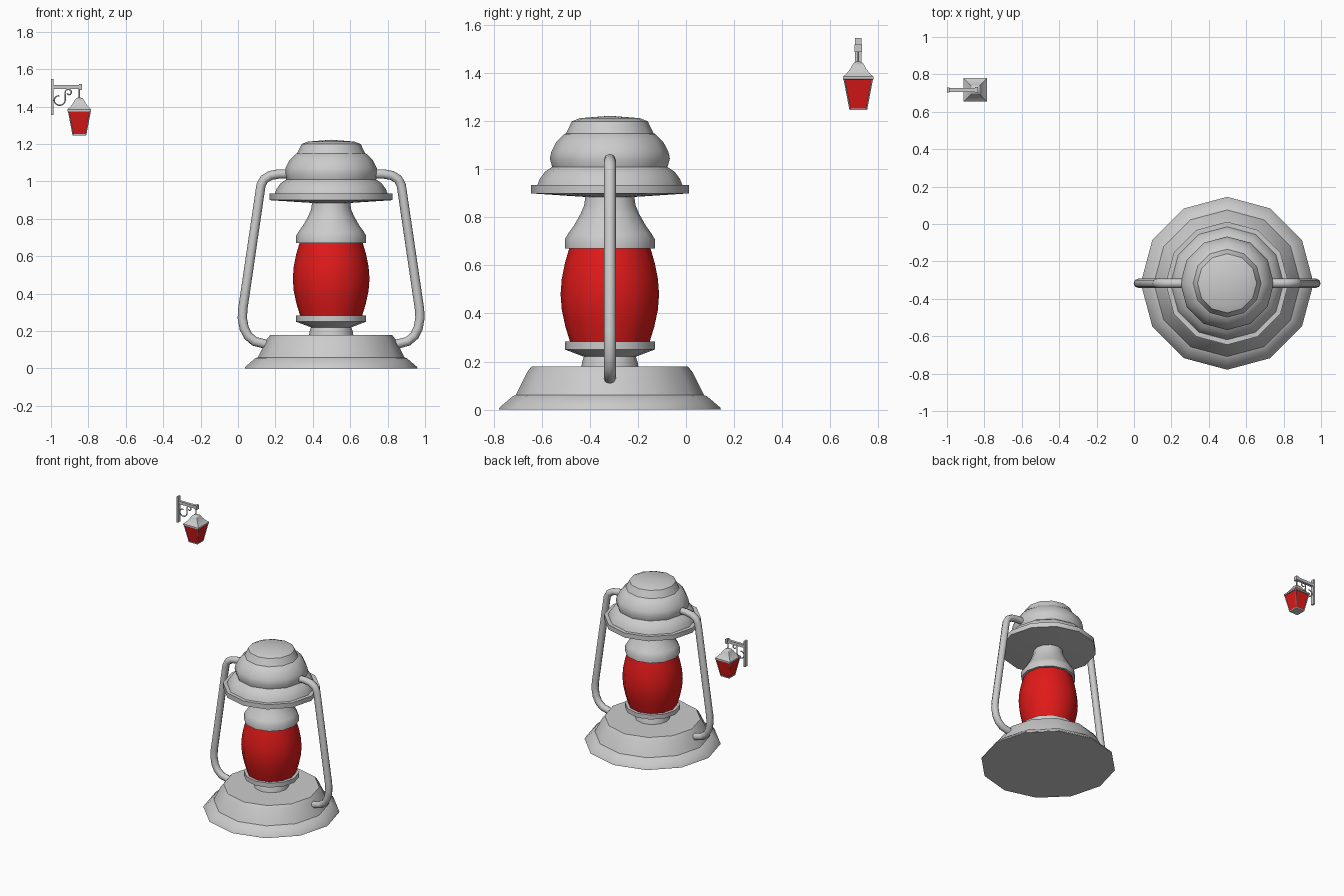
import bpy, bmesh, math
from mathutils import Vector

if "Cube" in bpy.data.objects:
    bpy.data.objects.remove(bpy.data.objects["Cube"])

red = bpy.data.materials.new("red_glass")
red.diffuse_color = (0.75, 0.01, 0.01, 1)
red.use_nodes = True
red.node_tree.nodes["Principled BSDF"].inputs["Base Color"].default_value = red.diffuse_color


def finish(name, bm, mat=None, angle=40):
    bmesh.ops.remove_doubles(bm, verts=bm.verts, dist=1e-5)
    bmesh.ops.recalc_face_normals(bm, faces=bm.faces)
    me = bpy.data.meshes.new(name)
    bm.to_mesh(me)
    bm.free()
    me.polygons.foreach_set("use_smooth", [True] * len(me.polygons))
    me.set_sharp_from_angle(angle=math.radians(angle))
    if mat:
        me.materials.append(mat)
    ob = bpy.data.objects.new(name, me)
    bpy.context.collection.objects.link(ob)
    return ob


def lathe(name, profile, center, n=12, phase=0.0, mat=None):
    """Closed solid of revolution from (radius, z) points, bottom to top."""
    bm = bmesh.new()
    rings = []
    for r, z in profile:
        rings.append([bm.verts.new((center[0] + r * math.cos(phase + math.tau * i / n),
                                    center[1] + r * math.sin(phase + math.tau * i / n), z))
                      for i in range(n)])
    for a, b in zip(rings, rings[1:]):
        for i in range(n):
            j = (i + 1) % n
            bm.faces.new((a[i], a[j], b[j], b[i]))
    bm.faces.new(rings[0][::-1])
    bm.faces.new(rings[-1])
    return finish(name, bm, mat)


def square(name, profile, center, mat=None):
    """Four-sided version of lathe; profile holds half widths."""
    return lathe(name, [(h * math.sqrt(2), z) for h, z in profile], center, 4, math.pi / 4, mat)


def tube(name, pts, radius, res=2):
    cu = bpy.data.curves.new(name, 'CURVE')
    cu.dimensions = '3D'
    cu.bevel_depth = radius
    cu.bevel_resolution = res
    cu.use_fill_caps = True
    sp = cu.splines.new('POLY')
    sp.points.add(len(pts) - 1)
    for p, co in zip(sp.points, pts):
        p.co = (*co, 1)
    sp.use_smooth = True
    ob = bpy.data.objects.new(name, cu)
    bpy.context.collection.objects.link(ob)
    return ob


def box(name, lo, hi):
    bm = bmesh.new()
    bmesh.ops.create_cube(bm, size=1)
    lo, hi = Vector(lo), Vector(hi)
    for v in bm.verts:
        v.co = (lo + hi) / 2 + v.co * (hi - lo)
    return finish(name, bm)


# ---- table lantern ----
C = (0.498, -0.317)
lathe("lantern_base", [(0.462, 0), (0.46, 0.008), (0.405, 0.055), (0.392, 0.06),
                       (0.345, 0.155), (0.325, 0.18), (0.118, 0.18)], C)
lathe("burner", [(0.12, 0.17), (0.115, 0.2), (0.108, 0.22), (0.187, 0.25),
                 (0.187, 0.283)], C)
lathe("lantern_glass", [(0.165, 0.28), (0.185, 0.345), (0.2, 0.415), (0.205, 0.48),
                        (0.2, 0.545), (0.187, 0.61), (0.168, 0.675)], C, mat=red)
lathe("chimney", [(0.187, 0.67), (0.187, 0.71), (0.172, 0.735), (0.15, 0.765),
                  (0.122, 0.815), (0.107, 0.85), (0.1, 0.9)], C)
lathe("hood", [(0.1, 0.885), (0.329, 0.9), (0.329, 0.935), (0.302, 0.935), (0.292, 0.96),
               (0.27, 0.99), (0.24, 1.01), (0.25, 1.045), (0.243, 1.075), (0.222, 1.115),
               (0.19, 1.147), (0.182, 1.15), (0.158, 1.2), (0.125, 1.213), (0.0, 1.223)], C)

# handle bars on both sides
bar = [(0.22, 1.04), (0.28, 1.04), (0.325, 1.032), (0.358, 1.012), (0.375, 0.98),
       (0.472, 0.32), (0.475, 0.27), (0.465, 0.215), (0.445, 0.175), (0.41, 0.145), (0.33, 0.125)]
for side, s in (("right", 1), ("left", -1)):
    tube("handle_" + side, [(C[0] + s * r, C[1], z) for r, z in bar], 0.025)

# ---- wall lamp ----
W = (-0.848, 0.717)
square("lamp_roof", [(0.058, 1.373), (0.063, 1.375), (0.063, 1.386), (0.05, 1.397),
                     (0.032, 1.42), (0.026, 1.433), (0.018, 1.444), (0.006, 1.449)], W)
square("lamp_glass", [(0.034, 1.254), (0.058, 1.376)], W, red)
square("lamp_bottom", [(0.036, 1.247), (0.037, 1.254)], W)
for sx in (-1, 1):
    for sy in (-1, 1):
        tube("lamp_corner_bar", [(W[0] + sx * h, W[1] + sy * h, z)
                                 for h, z in ((0.0345, 1.25), (0.0585, 1.376))], 0.003, 1)

# bracket: wall plate, arm, end knob, hanger
y = W[1]
box("wall_plate", (-1.0, y - 0.014, 1.355), (-0.987, y + 0.014, 1.547))
box("arm", (-0.99, y - 0.010, 1.494), (-0.848, y + 0.010, 1.515))
box("arm_end", (-0.85, y - 0.015, 1.489), (-0.835, y + 0.015, 1.52))
tube("hanger", [(W[0], y, 1.44), (W[0], y, 1.497)], 0.004, 1)


# scroll: large curl running up into a small reversed curl
def spiral(cx, cz, r0, r1, a0, a1, n=16):
    out = []
    for i in range(n + 1):
        t = i / n
        a, r = math.radians(a0 + (a1 - a0) * t), r0 + (r1 - r0) * t
        out.append((cx + r * math.cos(a), y, cz + r * math.sin(a)))
    return out


tube("scroll", spiral(-0.957, 1.437, 0.02, 0.035, -280, 15)
     + spiral(-0.905, 1.475, 0.02, 0.009, 190, -150), 0.004, 1)
